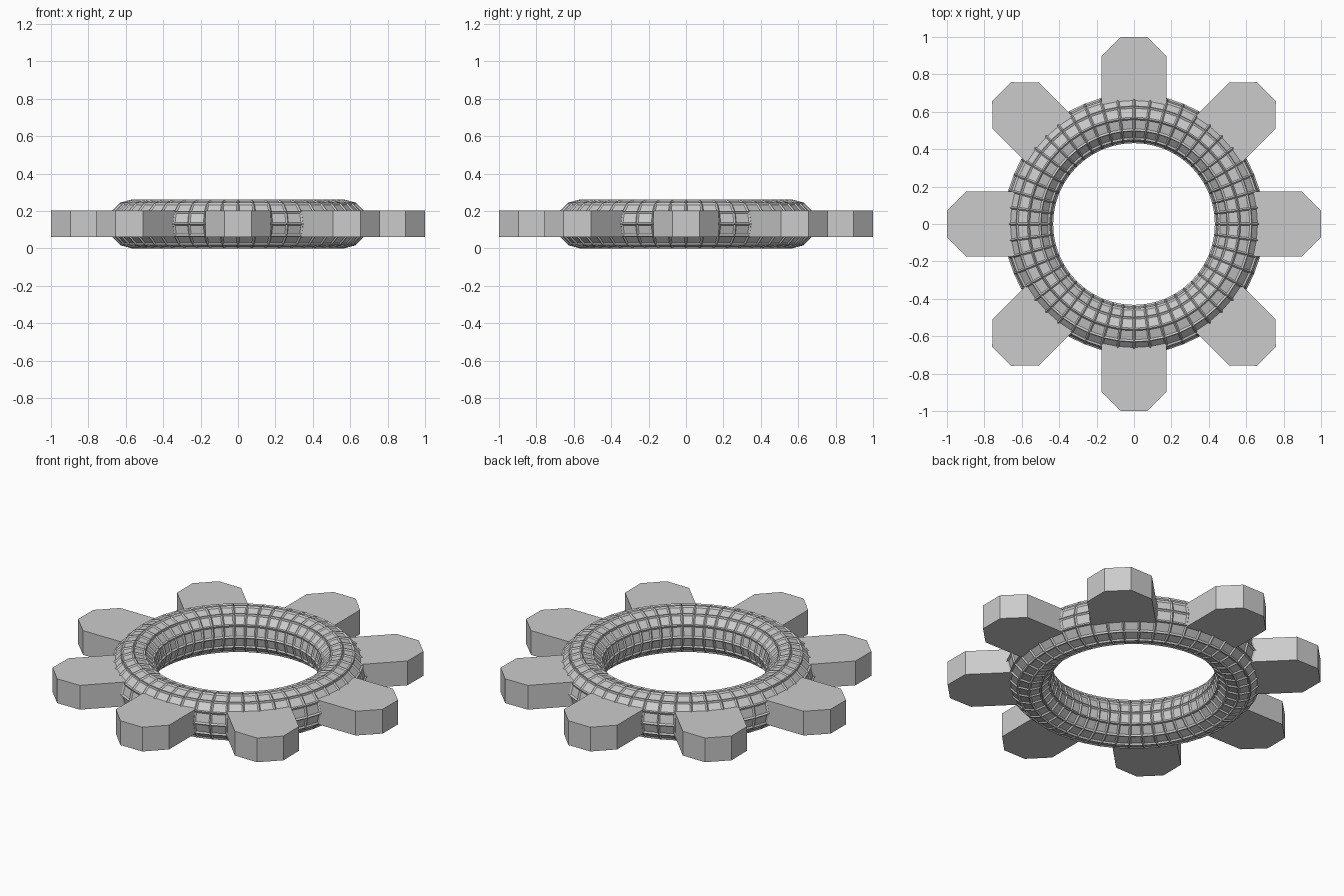
import bpy, bmesh, math
from mathutils import Matrix

if "Cube" in bpy.data.objects:
    bpy.data.objects.remove(bpy.data.objects["Cube"])

MID_Z = 0.131

# Faceted ring body
bpy.ops.mesh.primitive_torus_add(major_segments=48, minor_segments=12,
                                 major_radius=0.564, minor_radius=0.124,
                                 location=(0, 0, MID_Z))
ring = bpy.context.object
ring.name = "ring"

# Raised ribs following every edge of the ring
ribs = ring.modifiers.new("ribs", 'WIREFRAME')
ribs.thickness = 0.015
ribs.offset = 0
ribs.use_replace = False
ribs.use_even_offset = True

# Teeth: chamfered blocks around the ring
profile = [(0.58, -0.175), (0.895, -0.175), (1.0, -0.072),
           (1.0, 0.072), (0.895, 0.175), (0.58, 0.175)]
LOW, HIGH = 0.06, 0.204


def add_tooth(index):
    bm = bmesh.new()
    face = bm.faces.new([bm.verts.new((x, y, LOW)) for x, y in profile])
    top = bmesh.ops.extrude_face_region(bm, geom=[face])
    verts = [v for v in top["geom"] if isinstance(v, bmesh.types.BMVert)]
    bmesh.ops.translate(bm, verts=verts, vec=(0, 0, HIGH - LOW))
    bmesh.ops.recalc_face_normals(bm, faces=bm.faces)
    bm.transform(Matrix.Rotation(index * math.tau / 8, 4, 'Z'))
    mesh = bpy.data.meshes.new(f"tooth_{index + 1}")
    bm.to_mesh(mesh)
    bm.free()
    tooth = bpy.data.objects.new(mesh.name, mesh)
    bpy.context.collection.objects.link(tooth)


for i in range(8):
    add_tooth(i)
